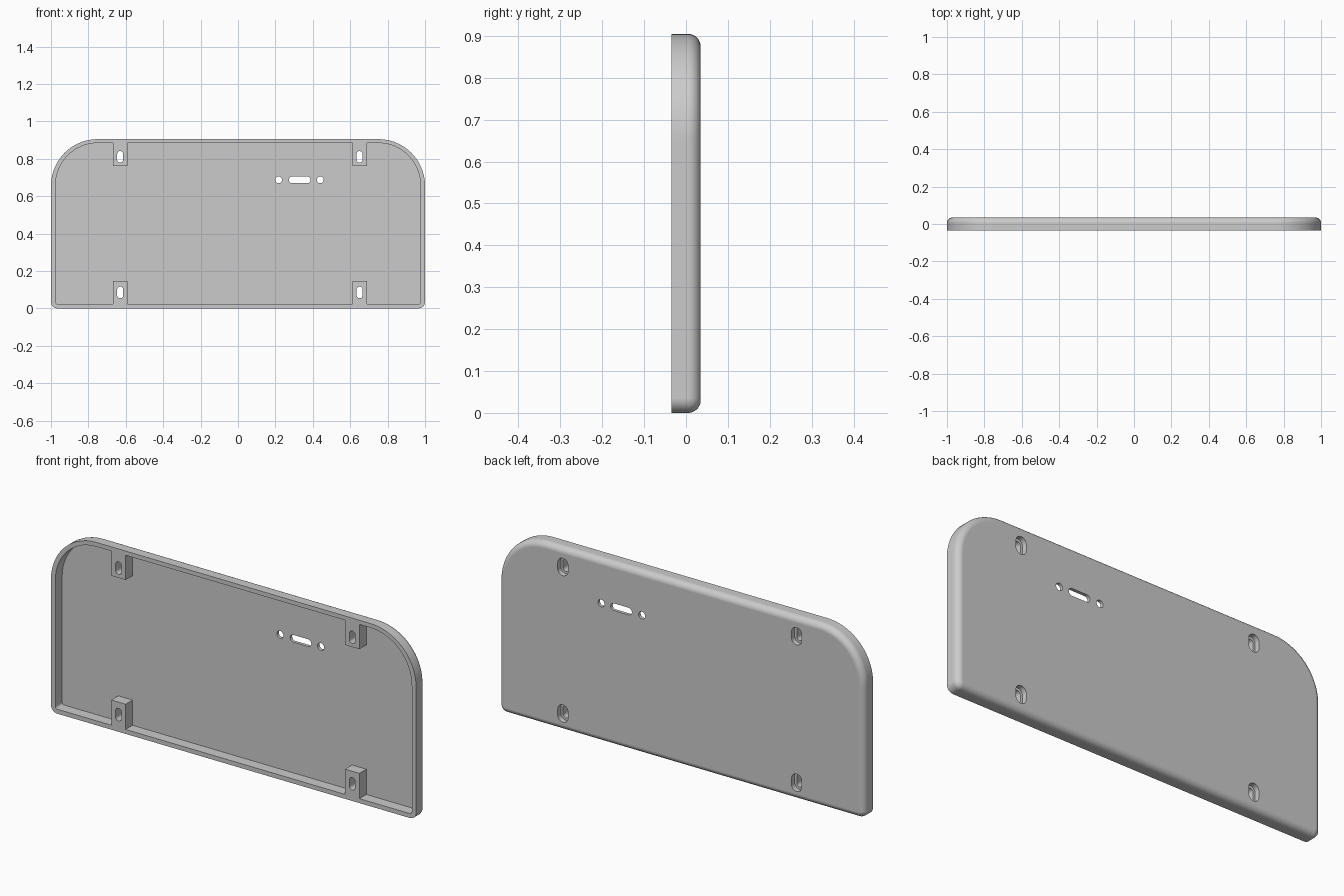
import bpy, bmesh, math

if "Cube" in bpy.data.objects:
    bpy.data.objects.remove(bpy.data.objects["Cube"], do_unlink=True)

FRONT, BACK, HEIGHT, FILLET = -0.035, 0.035, 0.905, 0.03
FLOOR = 0.019          # inner face of the back panel
POST_X = (-0.63, 0.65)
POST_Z = (0.085, 0.81)

grey = bpy.data.materials.new("plain grey")
grey.use_nodes = True
grey.diffuse_color = (0.6, 0.6, 0.6, 1)
grey.node_tree.nodes["Principled BSDF"].inputs["Base Color"].default_value = (0.6, 0.6, 0.6, 1)


def outline(x0, x1, z0, z1, r_top, r_bottom, steps=14):
    """Rounded rectangle in the xz plane, counter-clockwise."""
    points = []
    corners = ((x1, z0, -1, 1, r_bottom, 270), (x1, z1, -1, -1, r_top, 0),
               (x0, z1, 1, -1, r_top, 90), (x0, z0, 1, 1, r_bottom, 180))
    for x, z, sx, sz, r, start in corners:
        for i in range(steps + 1):
            a = math.radians(start + 90 * i / steps)
            points.append((x + sx * r + r * math.cos(a), z + sz * r + r * math.sin(a)))
    return points


def loft(name, rings):
    """Solid through (outline, y) rings that run from front to back."""
    bm = bmesh.new()
    loops = [[bm.verts.new((x, y, z)) for x, z in pts] for pts, y in rings]
    for a, b in zip(loops, loops[1:]):
        for i in range(len(a)):
            j = (i + 1) % len(a)
            bm.faces.new((a[i], a[j], b[j], b[i]))
    bm.faces.new(loops[0])
    bm.faces.new(loops[-1])
    bmesh.ops.remove_doubles(bm, verts=bm.verts, dist=1e-5)
    bmesh.ops.recalc_face_normals(bm, faces=bm.faces)
    mesh = bpy.data.meshes.new(name)
    bm.to_mesh(mesh)
    bm.free()
    mesh.materials.append(grey)
    obj = bpy.data.objects.new(name, mesh)
    bpy.context.collection.objects.link(obj)
    return obj


def slot(name, x, z, w, h, y0, y1):
    r = min(w, h) / 2 - 0.0002
    pts = outline(x - w / 2, x + w / 2, z - h / 2, z + h / 2, r, r, 8)
    return loft(name, [(pts, y0), (pts, y1)])


def cut(target, cutter):
    mod = target.modifiers.new("cut", "BOOLEAN")
    mod.operation, mod.solver, mod.object = "DIFFERENCE", "EXACT", cutter
    bpy.context.view_layer.objects.active = target
    bpy.ops.object.modifier_apply(modifier=mod.name)
    bpy.data.objects.remove(cutter, do_unlink=True)


# Outer body with a rounded back edge
def body_ring(inset):
    return outline(-1 + inset, 1 - inset, inset, HEIGHT - inset, 0.25 - inset, 0.035 - inset)


rings = [(body_ring(0), FRONT)]
for i in range(9):
    a = math.radians(90 * i / 8)
    rings.append((body_ring(FILLET * (1 - math.cos(a))), BACK - FILLET + FILLET * math.sin(a)))
cover = loft("back_cover", rings)

# Hollow, leaving the four mounting posts standing
inner = outline(-0.976, 0.976, 0.022, 0.884, 0.226, 0.012)
hollow = loft("hollow", [(inner, FRONT - 0.05), (inner, FLOOR)])
for x in POST_X:
    for z0, z1 in ((-0.1, 0.147), (0.762, 1.0)):
        box = [(x - 0.039, z0), (x + 0.039, z0), (x + 0.039, z1), (x - 0.039, z1)]
        cut(hollow, loft("post", [(box, -0.2), (box, 0.2)]))
cut(cover, hollow)

# Screw slots with wider recesses on the back
for x in POST_X:
    for z in POST_Z:
        cut(cover, slot("screw_slot", x, z, 0.032, 0.062, -0.1, 0.1))
        cut(cover, slot("screw_recess", x, z, 0.056, 0.086, 0.01, 0.1))

# Central opening between two round holes
for x, w in ((0.217, 0.036), (0.33, 0.116), (0.44, 0.036)):
    cut(cover, slot("opening", x, 0.687, w, 0.036, -0.1, 0.1))

# Smooth rounded edges, flat panels
bpy.ops.object.select_all(action="DESELECT")
cover.select_set(True)
bpy.context.view_layer.objects.active = cover
bpy.ops.object.shade_smooth_by_angle(angle=math.radians(30))
weighted = cover.modifiers.new("even shading", "WEIGHTED_NORMAL")
weighted.keep_sharp = True
